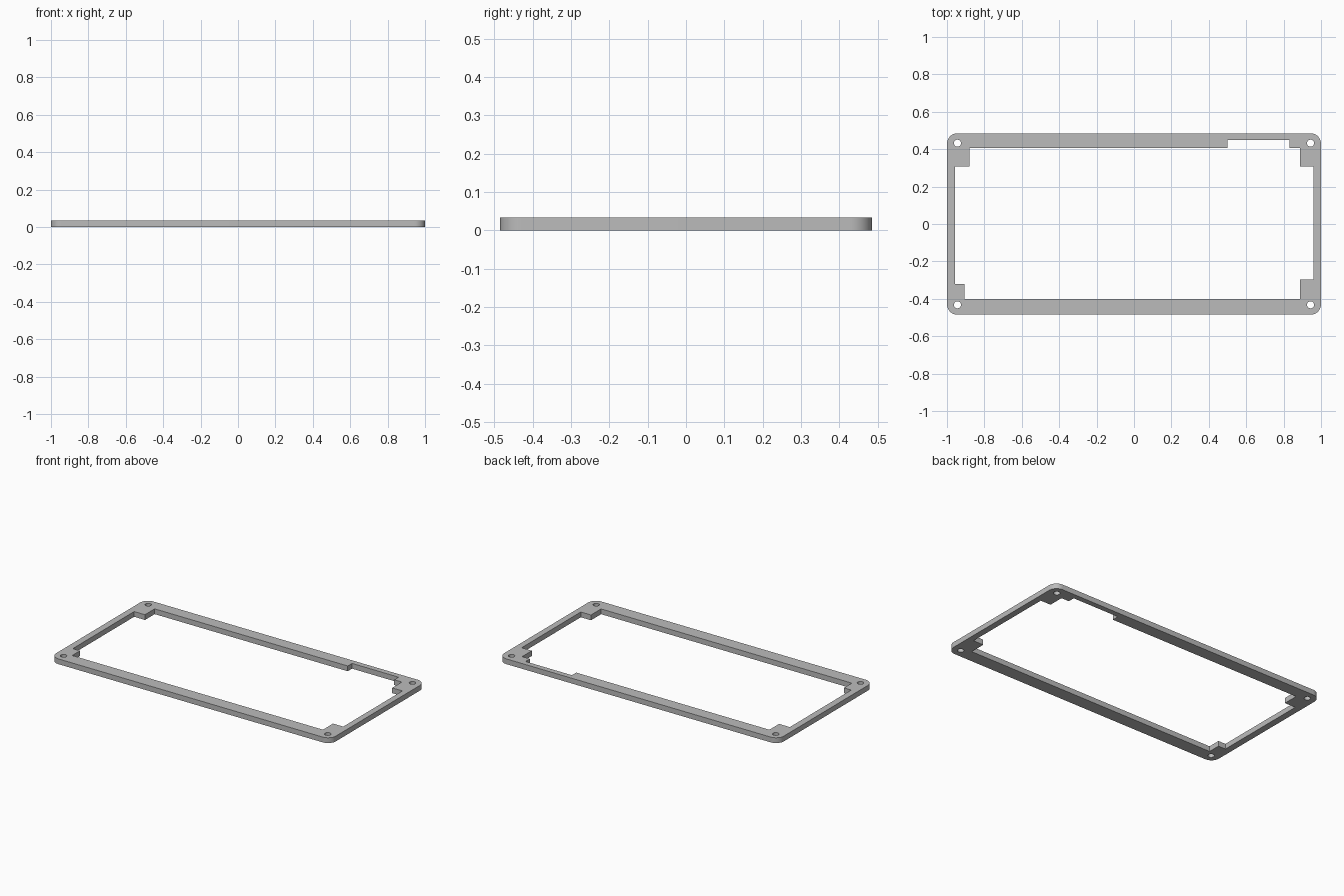
import bpy, bmesh
from math import sin, cos, pi, radians

cube = bpy.data.objects.get("Cube")
if cube:
    bpy.data.objects.remove(cube, do_unlink=True)

HALF_X, HALF_Y, THICK = 1.0, 0.485, 0.034
CORNER_R, HOLE_R = 0.056, 0.019
HOLE_X, HOLE_Y = 0.944, 0.432

grey = bpy.data.materials.new("plain grey")
grey.use_nodes = True
colour = (0.5, 0.5, 0.5, 1)
grey.diffuse_color = colour
grey.node_tree.nodes["Principled BSDF"].inputs["Base Color"].default_value = colour


def arc(cx, cy, r, start, sweep, steps):
    """Points along an arc, angles in radians."""
    return [(cx + r * cos(start + sweep * i / steps),
             cy + r * sin(start + sweep * i / steps)) for i in range(steps + 1)]


# Rounded outer outline
outer = []
for quarter, (sx, sy) in enumerate([(1, 1), (-1, 1), (-1, -1), (1, -1)]):
    outer += arc(sx * (HALF_X - CORNER_R), sy * (HALF_Y - CORNER_R),
                 CORNER_R, quarter * pi / 2, pi / 2, 10)

# Inner opening with stepped corner pads and the notch in the back rail
inner = [(-0.905, -0.4), (0.887, -0.4), (0.887, -0.297), (0.96, -0.297),
         (0.96, 0.307), (0.887, 0.307), (0.887, 0.406), (0.832, 0.406),
         (0.832, 0.45), (0.5, 0.45), (0.5, 0.406), (-0.88, 0.406),
         (-0.88, 0.307), (-0.957, 0.307), (-0.957, -0.32), (-0.905, -0.32)]

# Screw holes in the four corners
holes = [arc(sx * HOLE_X, sy * HOLE_Y, HOLE_R, 0, 2 * pi, 24)[:-1]
         for sx in (-1, 1) for sy in (-1, 1)]

# Fill between the outlines, then raise to the plate thickness
bm = bmesh.new()
edges = []
for loop in [outer, inner] + holes:
    verts = [bm.verts.new((x, y, 0)) for x, y in loop]
    edges += [bm.edges.new((a, b)) for a, b in zip(verts, verts[1:] + verts[:1])]
bmesh.ops.triangle_fill(bm, edges=edges, use_beauty=True, use_dissolve=False)
raised = bmesh.ops.extrude_face_region(bm, geom=bm.faces[:], use_keep_orig=True)
bmesh.ops.translate(bm, vec=(0, 0, THICK),
                    verts=[g for g in raised["geom"] if isinstance(g, bmesh.types.BMVert)])
bmesh.ops.recalc_face_normals(bm, faces=bm.faces[:])

mesh = bpy.data.meshes.new("frame_plate")
bm.to_mesh(mesh)
bm.free()
frame = bpy.data.objects.new("frame_plate", mesh)
bpy.context.collection.objects.link(frame)
mesh.materials.append(grey)

# Smooth corners and holes, sharp rims
bpy.ops.object.select_all(action="DESELECT")
frame.select_set(True)
bpy.context.view_layer.objects.active = frame
bpy.ops.object.shade_smooth_by_angle(angle=radians(30))
